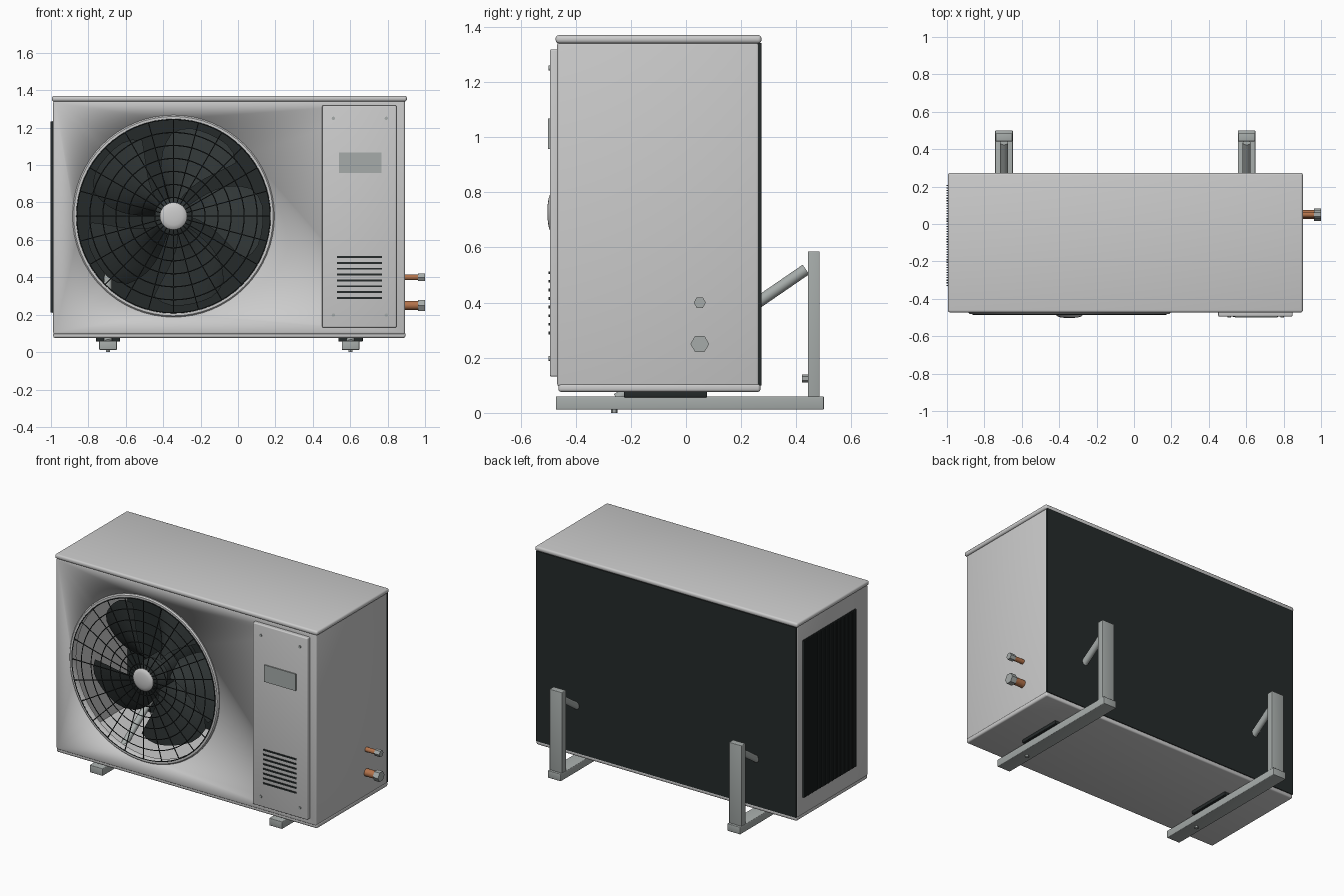
import bpy, bmesh, math
from mathutils import Vector

if "Cube" in bpy.data.objects:
    bpy.data.objects.remove(bpy.data.objects["Cube"])

def mat(name, c):
    m = bpy.data.materials.new(name)
    m.diffuse_color = (*c, 1)
    m.use_nodes = True
    m.node_tree.nodes["Principled BSDF"].inputs["Base Color"].default_value = m.diffuse_color
    return m

SHELL = mat("shell", (0.62, 0.63, 0.60))
DARK = mat("dark", (0.018, 0.023, 0.023))
BLADE = mat("blade", (0.03, 0.037, 0.037))
STEEL = mat("steel", (0.38, 0.41, 0.40))
COPPER = mat("copper", (0.45, 0.17, 0.07))

def finish(bm, name, m, smooth=True):
    bmesh.ops.recalc_face_normals(bm, faces=bm.faces)
    me = bpy.data.meshes.new(name)
    bm.to_mesh(me)
    bm.free()
    ob = bpy.data.objects.new(name, me)
    bpy.context.collection.objects.link(ob)
    me.materials.append(m)
    if smooth:
        bpy.ops.object.select_all(action='DESELECT')
        ob.select_set(True)
        bpy.context.view_layer.objects.active = ob
        bpy.ops.object.shade_smooth_by_angle(angle=math.radians(35))
    return ob

def add_box(bm, x, y, z):
    vs = bmesh.ops.create_cube(bm, size=1)["verts"]
    for v in vs:
        v.co = Vector([(r[0] + r[1]) / 2 + c * (r[1] - r[0]) for r, c in zip((x, y, z), v.co)])

def box(name, x, y, z, m=SHELL, bevel=0.0):
    bm = bmesh.new()
    add_box(bm, x, y, z)
    if bevel:
        bmesh.ops.bevel(bm, geom=bm.edges[:], offset=bevel, segments=3, profile=0.5, affect='EDGES')
    return finish(bm, name, m)

def add_rod(bm, a, b, r, n):
    a, b = Vector(a), Vector(b)
    vs = bmesh.ops.create_cone(bm, cap_ends=True, segments=n, radius1=r, radius2=r, depth=(b - a).length)["verts"]
    q = Vector((0, 0, 1)).rotation_difference(b - a)
    for v in vs:
        v.co = q @ v.co + (a + b) / 2

def rod(name, a, b, r, m=STEEL, n=24):
    bm = bmesh.new()
    add_rod(bm, a, b, r, n)
    return finish(bm, name, m)

FX, FZ = -0.345, 0.727   # fan axis

def add_lathe(bm, prof, n=64, closed=True):
    """Revolve (radius, y) points about the fan axis."""
    rows = [[bm.verts.new((FX + r * math.cos(t), y, FZ + r * math.sin(t))) for r, y in prof]
            for t in (2 * math.pi * i / n for i in range(n))]
    k = len(prof)
    for i in range(n):
        p, q = rows[i], rows[(i + 1) % n]
        for j in range(k if closed else k - 1):
            bm.faces.new((p[j], q[j], q[(j + 1) % k], p[(j + 1) % k]))
    if not closed:
        bmesh.ops.remove_doubles(bm, verts=bm.verts, dist=1e-5)

def lathe(name, prof, m, closed=True):
    bm = bmesh.new()
    add_lathe(bm, prof, 64, closed)
    return finish(bm, name, m)

# Hollow cabinet with the fan opening
body = box("cabinet", (-0.988, 0.893), (-0.467, 0.265), (0.095, 1.345), bevel=0.01)
cut_in = box("inner_cutter", (-0.976, 0.881), (-0.455, 0.4), (0.108, 1.333))
cut_fan = rod("fan_cutter", (FX, -0.6, FZ), (FX, -0.4, FZ), 0.52, n=64)
for c in (cut_in, cut_fan):
    md = body.modifiers.new("cut", 'BOOLEAN')
    md.object, md.operation, md.solver = c, 'DIFFERENCE', 'EXACT'
    bpy.context.view_layer.objects.active = body
    bpy.ops.object.modifier_apply(modifier=md.name)
    bpy.data.objects.remove(c)
box("top_lid", (-0.995, 0.903), (-0.473, 0.274), (1.34, 1.37), bevel=0.012)
box("base_tray", (-0.988, 0.895), (-0.463, 0.27), (0.076, 0.106), bevel=0.01)
box("rear_coil", (-0.986, 0.891), (0.255, 0.274), (0.1, 1.342), DARK)

# Left side coil opening with vertical fins
bm = bmesh.new()
add_box(bm, (-0.992, -0.98), (-0.335, 0.21), (0.21, 1.235))
for i in range(40):
    y = -0.331 + i * 0.0137
    add_box(bm, (-1.002, -0.99), (y, y + 0.006), (0.212, 1.233))
finish(bm, "side_coil_fins", DARK, False)

# Fan ring
lathe("fan_ring", [(0.516, -0.44), (0.516, -0.476), (0.52, -0.482), (0.533, -0.482), (0.54, -0.474), (0.54, -0.464), (0.525, -0.464), (0.525, -0.44)], SHELL)

# Wire guard: concentric rings and spokes
bm = bmesh.new()
for i in range(7):
    R = 0.1 + i * 0.0695
    add_lathe(bm, [(R + 0.003 * math.cos(a), -0.484 + 0.003 * math.sin(a)) for a in (k * math.pi / 3 for k in range(6))])
for i in range(24):
    t = i * math.pi / 12
    d = Vector((math.cos(t), 0, math.sin(t)))
    o = Vector((FX, -0.484, FZ))
    add_rod(bm, o + d * 0.06, o + d * 0.519, 0.003, 6)
finish(bm, "guard_wires", DARK)
lathe("guard_cap", [(0, -0.503), (0.025, -0.502), (0.048, -0.499), (0.064, -0.494), (0.073, -0.486), (0.073, -0.48), (0, -0.48)], SHELL, False)

# Fan hub, motor and blades
lathe("fan_hub", [(0, -0.40), (0.07, -0.395), (0.1, -0.375), (0.1, -0.24), (0, -0.24)], BLADE, False)
rod("fan_motor", (FX, -0.24, FZ), (FX, -0.06, FZ), 0.09, DARK, 32)
bm = bmesh.new()
NR, NC = 8, 8
for b in range(5):
    g = []
    for i in range(NR + 1):
        u = i / NR
        r = 0.09 + 0.39 * u
        half = math.radians(20 + 8 * math.sin(u * math.pi * 0.75))
        mid = math.radians(72 * b + 160 - 22 * u)
        row = []
        for j in range(NC + 1):
            s = 2 * j / NC - 1
            rr = r - 0.04 * u * max(0, abs(s) - 0.4) ** 2 / 0.36
            t = mid + half * s
            row.append(bm.verts.new((FX + rr * math.cos(t), -0.31 + 0.065 * s + 0.02 * s * s, FZ + rr * math.sin(t))))
        g.append(row)
    for i in range(NR):
        for j in range(NC):
            bm.faces.new((g[i][j], g[i + 1][j], g[i + 1][j + 1], g[i][j + 1]))
bmesh.ops.solidify(bm, geom=bm.faces[:], thickness=0.008)
finish(bm, "fan_blades", BLADE)

# Access panel with screws, plate and louvre slots
box("access_panel", (0.45, 0.847), (-0.494, -0.46), (0.132, 1.318), bevel=0.006)
for x in (0.51, 0.793):
    for z in (0.198, 1.25):
        rod("panel_screw", (x, -0.499, z), (x, -0.48, z), 0.009, STEEL, 16)
box("rating_plate", (0.54, 0.767), (-0.501, -0.49), (0.957, 1.067), STEEL)
bm = bmesh.new()
for i in range(8):
    z = 0.29 + i * 0.0312
    add_box(bm, (0.528, 0.77), (-0.498, -0.488), (z - 0.005, z + 0.005))
finish(bm, "louvre_slots", DARK)

# Copper service pipes with hex nuts
for z, r, rn in ((0.4, 0.015, 0.022), (0.25, 0.024, 0.034)):
    rod("service_pipe", (0.87, 0.05, z), (0.975, 0.05, z), r, COPPER)
    rod("flare_nut", (0.962, 0.05, z), (1.0, 0.05, z), rn, STEEL, 6)

# Wall brackets: rail, upright, brace, rubber pad, bolts
for x in (-0.695, 0.602):
    box("bracket_rail", (x - 0.047, x + 0.047), (-0.472, 0.5), (0.012, 0.06), STEEL, 0.004)
    box("bracket_upright", (x - 0.045, x + 0.045), (0.442, 0.485), (0.014, 0.586), STEEL, 0.004)
    rod("bracket_brace", (x, -0.25, 0.05), (x, 0.435, 0.52), 0.021, STEEL)
    box("rubber_pad", (x - 0.065, x + 0.065), (-0.225, 0.077), (0.056, 0.08), DARK, 0.004)
    rod("rail_bolt", (x, -0.26, 0.0), (x, -0.26, 0.03), 0.012, STEEL, 6)
    rod("upright_bolt", (x, 0.42, 0.125), (x, 0.45, 0.125), 0.014, STEEL, 6)
